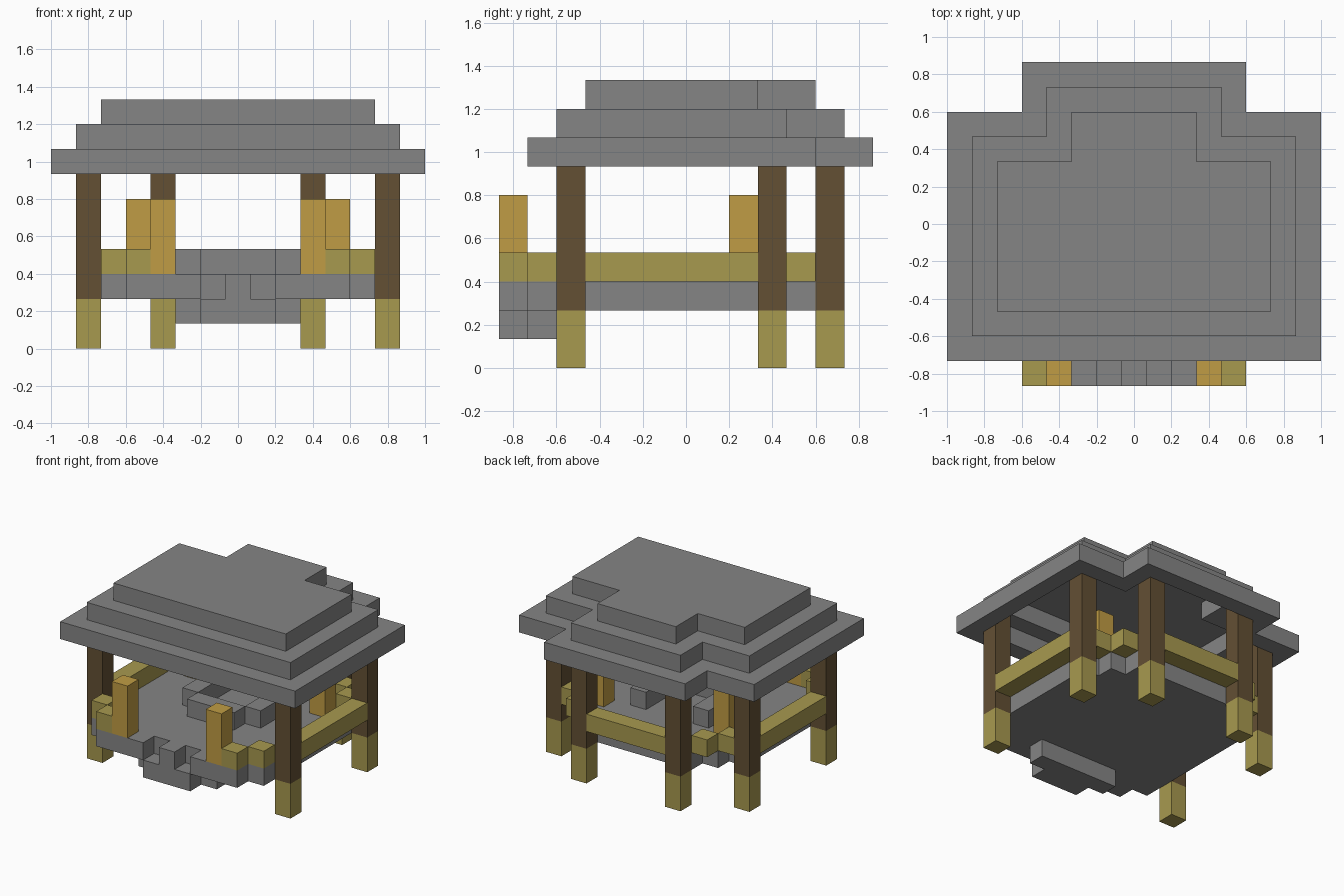
import bpy
import bmesh

U = 2 / 15  # one block

if "Cube" in bpy.data.objects:
    bpy.data.objects.remove(bpy.data.objects["Cube"])


def material(name, rgb):
    mat = bpy.data.materials.new(name)
    mat.use_nodes = True
    mat.diffuse_color = (*rgb, 1)
    mat.node_tree.nodes["Principled BSDF"].inputs["Base Color"].default_value = (*rgb, 1)
    return mat


stone = material("grey stone", (0.235, 0.235, 0.235))
bark = material("dark wood", (0.125, 0.08, 0.034))
olive = material("olive wood", (0.39, 0.32, 0.078))
gold = material("golden wood", (0.53, 0.335, 0.058))


def finish(name, bm, mat):
    bmesh.ops.recalc_face_normals(bm, faces=bm.faces)
    mesh = bpy.data.meshes.new(name)
    bm.to_mesh(mesh)
    bm.free()
    mesh.materials.append(mat)
    obj = bpy.data.objects.new(name, mesh)
    bpy.context.collection.objects.link(obj)
    return obj


def blocks(name, mat, boxes):
    """One object from boxes given as (x range, y range, z range) in blocks."""
    bm = bmesh.new()
    for box in boxes:
        verts = bmesh.ops.create_cube(bm, size=1)["verts"]
        for v in verts:
            v.co = [U * (lo if c < 0 else hi) for c, (lo, hi) in zip(v.co, box)]
    return finish(name, bm, mat)


def cell(x, y, z0, z1):
    return ((x - .5, x + .5), (y - .5, y + .5), (z0, z1))


def pair(cells, z0, z1):
    """Unit columns repeated on the left and right."""
    return [cell(s * x, y, z0, z1) for x, y in cells for s in (-1, 1)]


def wide(half, y0, y1, z0, z1):
    return ((-half, half), (y0, y1), (z0, z1))


# Roof: stepped T-shaped rings closed by a slab
def outline(bm, inset, z):
    w, f, s, n, b = 7.5 - inset, inset - 5.5, 4.5 - inset, 4.5 - inset, 6.5 - inset
    pts = [(-w, f), (w, f), (w, s), (n, s), (n, b), (-n, b), (-n, s), (-w, s)]
    return [bm.verts.new((x * U, y * U, z * U)) for x, y in pts]


def bridge(bm, a, b):
    for i in range(len(a)):
        j = (i + 1) % len(a)
        bm.faces.new((a[i], a[j], b[j], b[i]))


for layer, name in enumerate(("roof_eaves", "roof_middle", "roof_top")):
    bm = bmesh.new()
    low, high = outline(bm, layer, 7 + layer), outline(bm, layer, 8 + layer)
    bridge(bm, low, high)
    if layer < 2:
        in_low = outline(bm, layer + 1, 7 + layer)
        in_high = outline(bm, layer + 1, 8 + layer)
        bridge(bm, in_low, in_high)
        bridge(bm, low, in_low)
        bridge(bm, high, in_high)
    else:
        bm.faces.new(low)
        bm.faces.new(high)
    finish(name, bm, stone)

# Roof posts with lighter feet
posts = [(6, -4), (6, 3), (3, 5)]
blocks("post_feet", olive, pair(posts, 0, 2))
blocks("roof_posts", bark, pair(posts, 2, 8))

# Floor with notched front edge
floor = [wide(5.5, -5.5, 2.5, 2, 3), wide(4.5, 2.5, 3.5, 2, 3),
         wide(3.5, 3.5, 4.5, 2, 3), wide(.5, -6.5, -5.5, 2, 3)]
floor += pair([(2, -6), (3, -6), (4, -6)], 2, 3)
blocks("floor", stone, floor)

# Entrance step under the floor
blocks("front_step", stone, [wide(1.5, -6.5, -5.5, 1, 2), wide(2.5, -5.5, -4.5, 1, 2)])

# Railings: long sides, back, and diagonal corners
rails = [((s * 6 - .5, s * 6 + .5), (-3.5, 2.5), (3, 4)) for s in (-1, 1)]
rails.append(wide(2.5, 4.5, 5.5, 3, 4))
rails += pair([(4, -6), (5, -5), (5, 3), (4, 4)], 3, 4)
blocks("railings", olive, rails)

# Short golden pillars at the entrance and inside the back corners
blocks("short_pillars", gold, pair([(3, -6), (4, 2)], 3, 6))

# Low stone bench in a U shape
bench = [wide(1.5, -2.5, -1.5, 3, 4)]
bench += [((s * 2 - .5, s * 2 + .5), (-1.5, 1.5), (3, 4)) for s in (-1, 1)]
blocks("bench", stone, bench)
